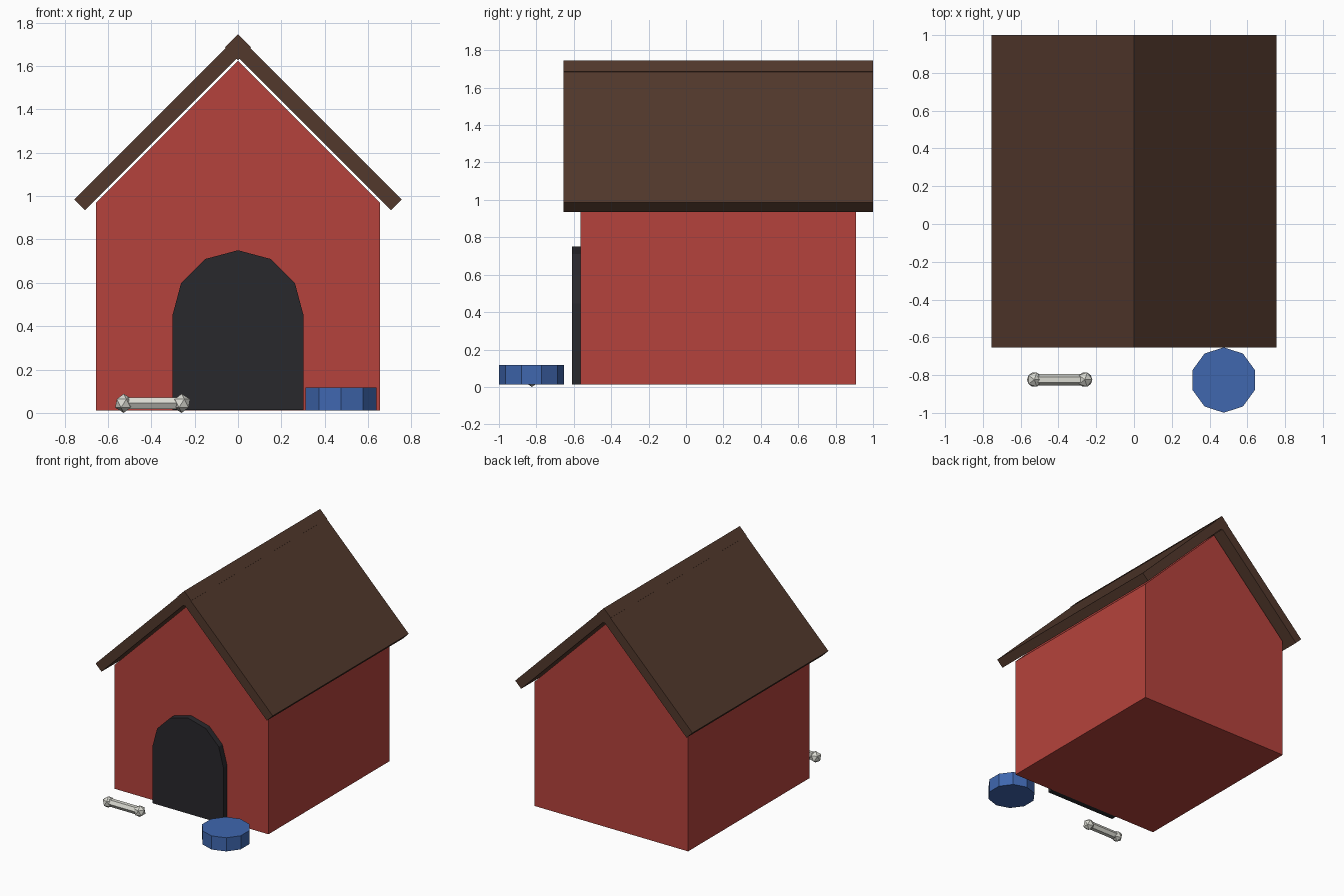
import bpy, math
from mathutils import Matrix

if "Cube" in bpy.data.objects:
    bpy.data.objects.remove(bpy.data.objects["Cube"])


def material(name, rgb):
    m = bpy.data.materials.new(name)
    m.diffuse_color = (*rgb, 1)
    m.use_nodes = True
    m.node_tree.nodes["Principled BSDF"].inputs["Base Color"].default_value = m.diffuse_color
    return m


red = material("red_paint", (0.46, 0.055, 0.045))
brown = material("brown_shingle", (0.085, 0.04, 0.025))
dark = material("dark_opening", (0.022, 0.021, 0.025))
blue = material("blue_bowl", (0.05, 0.135, 0.43))
white = material("bone_white", (0.7, 0.7, 0.64))


def extrude(name, profile, y0, y1, mat):
    """Prism from an (x, z) profile (counter-clockwise from the front)."""
    n = len(profile)
    verts = [(x, y, z) for y in (y0, y1) for x, z in profile]
    faces = [list(range(n)), list(range(2 * n - 1, n - 1, -1))]
    faces += [(i, i + n, (i + 1) % n + n, (i + 1) % n) for i in range(n)]
    mesh = bpy.data.meshes.new(name)
    mesh.from_pydata(verts, [], faces)
    mesh.materials.append(mat)
    ob = bpy.data.objects.new(name, mesh)
    bpy.context.collection.objects.link(ob)
    return ob


def finish(name, mat):
    ob = bpy.context.object
    ob.name = name
    ob.data.materials.append(mat)
    return ob


# House body with gable ends
extrude("house_body", [(-0.655, 0.012), (0.655, 0.012), (0.655, 0.968),
                       (0, 1.623), (-0.655, 0.968)], -0.565, 0.91, red)

# Two roof slabs at 45 degrees, crossing at the ridge
slab = [(0, 1.74), (-0.05, 1.69), (0.705, 0.935), (0.755, 0.985)]
extrude("roof_right", slab, -0.655, 1.0, brown)
extrude("roof_left", [(-x, z) for x, z in reversed(slab)], -0.655, 1.0, brown)

# Ridge beam, a square bar on its corner
extrude("roof_ridge", [(0, 1.627), (0.059, 1.686), (0, 1.745), (-0.059, 1.686)],
        -0.655, 1.0, brown)

# Arched doorway panel
arch = [(0.303 * math.cos(math.radians(a)), 0.447 + 0.303 * math.sin(math.radians(a)))
        for a in range(0, 181, 30)]
extrude("doorway", [(-0.303, 0.013), (0.303, 0.013)] + arch, -0.61, -0.56, dark)

# Food bowl
bpy.ops.mesh.primitive_cylinder_add(vertices=10, radius=0.173, depth=0.105,
                                    location=(0.475, -0.826, 0.0645))
finish("food_bowl", blue)

# Bone: hexagonal shaft with a faceted knob at each end
bpy.ops.mesh.primitive_cylinder_add(vertices=6, radius=0.03, depth=0.267,
                                    location=(-0.394, -0.824, 0.045),
                                    rotation=(0, math.pi / 2, 0))
finish("bone_shaft", white)
for side, x in (("left", -0.527), ("right", -0.26)):
    bpy.ops.mesh.primitive_ico_sphere_add(subdivisions=1, radius=0.044,
                                          location=(x, -0.824, 0.044))
    finish("bone_knob_" + side, white)
